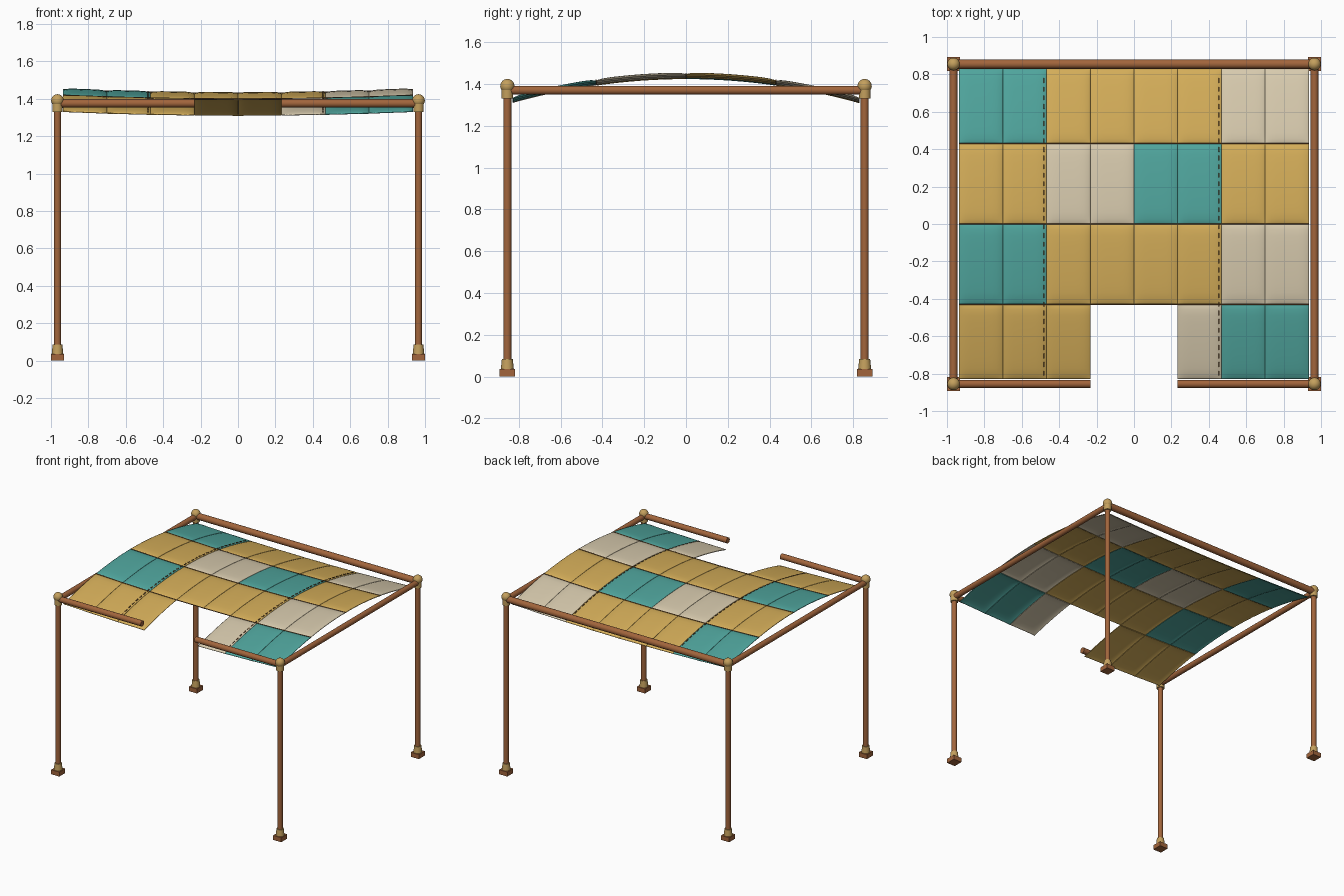
import bpy, bmesh, math
from mathutils import Vector

if "Cube" in bpy.data.objects:
    bpy.data.objects.remove(bpy.data.objects["Cube"])


def material(name, rgb):
    m = bpy.data.materials.new(name)
    m.diffuse_color = (*rgb, 1)
    m.use_nodes = True
    m.node_tree.nodes["Principled BSDF"].inputs["Base Color"].default_value = m.diffuse_color
    return m


WOOD = material("brown wood", (0.36, 0.13, 0.045))
BRASS = material("brass", (0.55, 0.35, 0.11))
STITCH = material("dark thread", (0.13, 0.06, 0.02))
CLOTH = {
    "G": material("gold cloth", (0.66, 0.42, 0.10)),
    "T": material("teal cloth", (0.08, 0.38, 0.34)),
    "C": material("cream cloth", (0.68, 0.59, 0.42)),
}


def finish(name, bm, mat, angle=35):
    bmesh.ops.recalc_face_normals(bm, faces=bm.faces[:])
    me = bpy.data.meshes.new(name)
    bm.to_mesh(me)
    bm.free()
    ob = bpy.data.objects.new(name, me)
    bpy.context.collection.objects.link(ob)
    me.materials.append(mat)
    bpy.context.view_layer.objects.active = ob
    ob.select_set(True)
    bpy.ops.object.shade_smooth_by_angle(angle=math.radians(angle))
    ob.select_set(False)
    return ob


def rod(name, a, b, r1, mat, r2=None, sides=20):
    a, b = Vector(a), Vector(b)
    bm = bmesh.new()
    bmesh.ops.create_cone(bm, cap_ends=True, segments=sides, radius1=r1,
                          radius2=r1 if r2 is None else r2, depth=(b - a).length)
    bm.transform((b - a).to_track_quat('Z', 'Y').to_matrix().to_4x4())
    bmesh.ops.translate(bm, verts=bm.verts[:], vec=(a + b) / 2)
    return finish(name, bm, mat)


def box(name, centre, size, mat):
    bm = bmesh.new()
    bmesh.ops.create_cube(bm, size=1)
    for v in bm.verts:
        v.co = Vector(centre) + Vector(c * s for c, s in zip(v.co, size))
    return finish(name, bm, mat)


# Corner posts with feet, collars and ball caps
PX, PY = 0.965, 0.855
for x in (-PX, PX):
    for y in (-PY, PY):
        rod("post", (x, y, 0.03), (x, y, 1.38), 0.019, WOOD)
        box("foot_block", (x, y, 0.0175), (0.07, 0.074, 0.035), WOOD)
        rod("foot_collar", (x, y, 0.035), (x, y, 0.085), 0.031, BRASS, 0.026)
        rod("top_collar", (x, y, 1.33), (x, y, 1.385), 0.028, BRASS)
        bm = bmesh.new()
        bmesh.ops.create_uvsphere(bm, u_segments=20, v_segments=12, radius=0.034)
        bmesh.ops.translate(bm, verts=bm.verts[:], vec=(x, y, 1.39))
        finish("ball_cap", bm, BRASS)

# Beams, the front one broken in the middle
rod("back_beam", (-PX, PY, 1.375), (PX, PY, 1.375), 0.025, WOOD)
for s in (-1, 1):
    rod("side_beam", (s * PX, -PY, 1.37), (s * PX, PY, 1.37), 0.021, WOOD)
    rod("front_beam", (s * PX, -PY, 1.375), (s * 0.233, -PY, 1.375), 0.022, WOOD)

# Patchwork canopy: arched front to back, sagging toward the middle
HX, HY, PUFF = 0.935, 0.83, 0.009
ROWS = ["GGG  CTT", "TTGGGGCC", "GGCCTTGG", "TTGGGGCC"]  # front to back
YS = [-HY, -0.43, 0.0, 0.43, HY]
W = 2 * HX / 8


def base_z(x, y):
    return 1.448 - 0.115 * (y / HY) ** 2 - 0.02 * (1 - (x / HX) ** 2)


def panel(name, x0, x1, y0, y1, mat, n=12):
    bm = bmesh.new()
    grid = []
    for j in range(n + 1):
        v = -math.cos(math.pi * j / n)
        row = []
        for i in range(n + 1):
            u = -math.cos(math.pi * i / n)
            x = (x0 + x1) / 2 + u * (x1 - x0) / 2
            y = (y0 + y1) / 2 + v * (y1 - y0) / 2
            puff = PUFF * (1 - u ** 6) * (1 - v ** 12)
            row.append(bm.verts.new((x, y, base_z(x, y) + puff)))
        grid.append(row)
    for j in range(n):
        for i in range(n):
            bm.faces.new((grid[j][i], grid[j][i + 1],
                          grid[j + 1][i + 1], grid[j + 1][i]))
    ob = finish(name, bm, mat, 60)
    mod = ob.modifiers.new("thickness", 'SOLIDIFY')
    mod.thickness = 0.005
    mod.offset = -1


for r, row in enumerate(ROWS):
    for c, key in enumerate(row):
        if key != " ":
            panel("canopy_panel", -HX + c * W, -HX + (c + 1) * W,
                  YS[r], YS[r + 1], CLOTH[key])

# Dark cord along each cross seam
for y in YS[1:4]:
    for c in range(8):
        xa, xb = -HX + c * W, -HX + (c + 1) * W
        rod("seam_cord", (xa, y, base_z(xa, y) + 0.001),
            (xb, y, base_z(xb, y) + 0.001), 0.0035, STITCH, sides=6)

# Dashed stitching beside the two long seams
for x in (-2 * W - 0.013, 2 * W - 0.013):
    y = -HY + 0.02
    while y < HY - 0.03:
        z = PUFF * 0.55
        rod("stitch", (x, y, base_z(x, y) + z),
            (x, y + 0.025, base_z(x, y + 0.025) + z), 0.0035, STITCH, sides=6)
        y += 0.046
